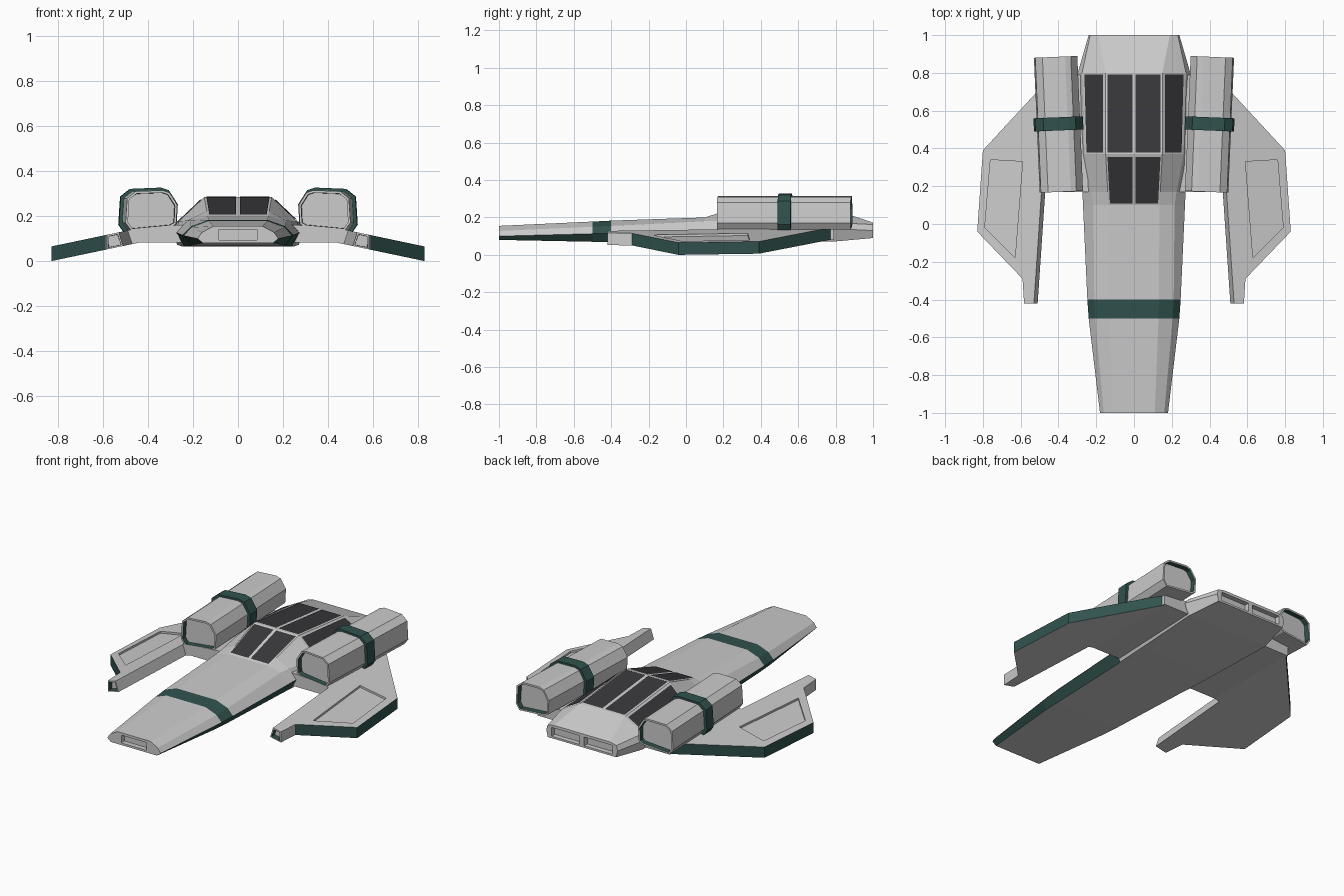
import bpy, bmesh, math
from mathutils import Vector, Matrix

if "Cube" in bpy.data.objects:
    bpy.data.objects.remove(bpy.data.objects["Cube"])


def material(name, color):
    m = bpy.data.materials.new(name)
    m.diffuse_color = color
    m.use_nodes = True
    m.node_tree.nodes["Principled BSDF"].inputs["Base Color"].default_value = m.diffuse_color
    return m


GREEN = material("dark_green", (0.03, 0.085, 0.075, 1))
GLASS = material("dark_glass", (0.04, 0.04, 0.045, 1))


def add_object(name, bm, mats):
    mesh = bpy.data.meshes.new(name)
    bm.to_mesh(mesh)
    bm.free()
    for m in mats:
        mesh.materials.append(m)
    ob = bpy.data.objects.new(name, mesh)
    bpy.context.collection.objects.link(ob)
    return ob


def loft(name, rings, paint=lambda i, j: 0, recess=(), cap_recess=0.0):
    """Skin closed rings; recess sinks chosen side faces or both caps with green walls."""
    bm = bmesh.new()
    vs = [[bm.verts.new(p) for p in r] for r in rings]
    n = len(rings[0])
    sunk = []
    for i in range(len(rings) - 1):
        for j in range(n):
            k = (j + 1) % n
            f = bm.faces.new((vs[i][j], vs[i][k], vs[i + 1][k], vs[i + 1][j]))
            f.material_index = paint(i, j)
            if j in recess:
                sunk.append(f)
    caps = [bm.faces.new(vs[0][::-1]), bm.faces.new(vs[-1])]
    bmesh.ops.recalc_face_normals(bm, faces=bm.faces[:])
    if cap_recess:
        sunk += caps
    for f in sunk:
        bmesh.ops.inset_individual(bm, faces=[f], thickness=0.011, depth=0)
        walls = bmesh.ops.inset_individual(bm, faces=[f], thickness=0.001,
                                           depth=-(cap_recess or 0.03))
        for w in walls["faces"]:
            if w is not f:
                w.material_index = 1
    return add_object(name, bm, [None, GREEN])


def mirror(ob):
    ob.modifiers.new("mirror", "MIRROR")


def cut(ob, cutter):
    cutter.hide_render = True
    cutter.display_type = "WIRE"
    mod = ob.modifiers.new("cut", "BOOLEAN")
    mod.operation, mod.solver, mod.object = "DIFFERENCE", "EXACT", cutter


def box(name, x0, x1, y0, y1, z0, z1):
    return loft(name, [[(x0, y0, z), (x1, y0, z), (x1, y1, z), (x0, y1, z)] for z in (z0, z1)])


# Fuselage stations: y, then half-section bottom, side, shoulder, roof as (x, z)
stations = [
    (-1.00, (.155, .080), (.180, .100), (.160, .128), (.110, .155)),
    (-0.50, (.210, .070), (.240, .113), (.205, .150), (.130, .178)),
    (-0.40, (.215, .068), (.247, .116), (.210, .155), (.132, .183)),
    (0.10, (.235, .065), (.270, .125), (.215, .180), (.135, .200)),
    (0.17, (.240, .065), (.273, .127), (.225, .180), (.139, .222)),
    (0.37, (.250, .066), (.280, .130), (.262, .178), (.150, .285)),
    (0.80, (.270, .072), (.298, .140), (.275, .172), (.150, .240)),
    (1.00, (.230, .090), (.240, .130), (.232, .162), (.190, .172)),
]
rings = [[(x, s[0], z) for x, z in s[1:]] + [(-x, s[0], z) for x, z in s[:0:-1]]
         for s in stations]


def hull_paint(i, j):
    stripe = i == 1 and j != 7
    lower_side = i < 4 and j in (0, 6)
    return 1 if stripe or lower_side else 0


fuselage = loft("fuselage", rings, hull_paint)
cut(fuselage, box("nose_slot_cutter", -.085, .085, -1.1, -.97, .093, .140))
for side in (-1, 1):
    xs = sorted((side * .015, side * .205))
    cut(fuselage, box("rear_slot_cutter", *xs, .97, 1.1, .102, .155))


# Canopy glass, placed on hull patches by fractions across (u) and along (v)
def pane(name, a, b, c, d, u0, u1, v0, v1):
    a, b, c, d = map(Vector, (a, b, c, d))
    nrm = (b - a).cross(d - a).normalized()
    bm = bmesh.new()
    bm.faces.new([bm.verts.new(a.lerp(b, u).lerp(d.lerp(c, u), v) + nrm * .004)
                  for u, v in ((u0, v0), (u1, v0), (u1, v1), (u0, v1))])
    mirror(add_object(name, bm, [GLASS]))


def mid(p):
    return (0, p[1], p[2])


w0, w1, w2 = rings[3][3], rings[5][3], rings[6][3]
s1, s2 = rings[5][2], rings[6][2]
pane("windshield_pane", mid(w0), w0, w1, mid(w1), .06, .94, .04, .95)
pane("roof_pane", mid(w1), w1, w2, mid(w2), .06, .94, .02, .98)
pane("side_pane", w1, s1, s2, w2, .10, .88, .02, .98)


# Wings drooping outward, with gun stub and chamfered inner edge
def wing_top(x):
    return .147 - .21 * (x - .44)


outline = [(.43, .79), (.80, .39), (.83, -.04), (.59, -.29),
           (.582, -.42), (.51, -.42), (.47, .17), (.43, .17)]
low = [(x, y, wing_top(x) - .065) for x, y in outline]
high = []
for i, (x, y) in enumerate(outline):
    x += .02 if i in (5, 6) else 0
    high.append((x, y, wing_top(x)))
wing = loft("wing", [low, high], lambda i, j: 1 if j < 3 else 0, recess=(4,))
panel = [(.59, .33), (.76, .34), (.79, -.02), (.63, -.18)]
cut(wing, loft("wing_panel_cutter",
               [[(x, y, wing_top(x) + dz) for x, y in panel] for dz in (-.012, .05)]))
mirror(wing)

# Wing roots joining wings to hull
root = [(.20, .17), (.465, .17), (.445, .79), (.20, .79)]
mirror(loft("wing_root", [[(x, y, .083) for x, y in root],
                          [(x, y, .160 - .075 * (x - .27)) for x, y in root]]))

# Engine nacelles and their green bands, toed outward at the back
section = [(-.110, -.065), (-.115, .020), (-.080, .075), (-.050, .085), (.070, .080),
           (.108, .050), (.115, -.060), (.090, -.095), (-.085, -.080)]
place = Matrix.Translation((.40, .53, .23)) @ Matrix.Rotation(math.radians(-2.4), 4, "Z")


def nacelle_rings(y0, y1, scale):
    return [[place @ Vector((x * scale, y, z * scale)) for x, z in section] for y in (y0, y1)]


mirror(loft("engine_nacelle", nacelle_rings(-.36, .355, 1), cap_recess=.03))
mirror(loft("nacelle_band", nacelle_rings(-.035, .035, 1.14), lambda i, j: 1))
bands = bpy.data.objects["nacelle_band"].data
for p in bands.polygons:
    p.material_index = 1
